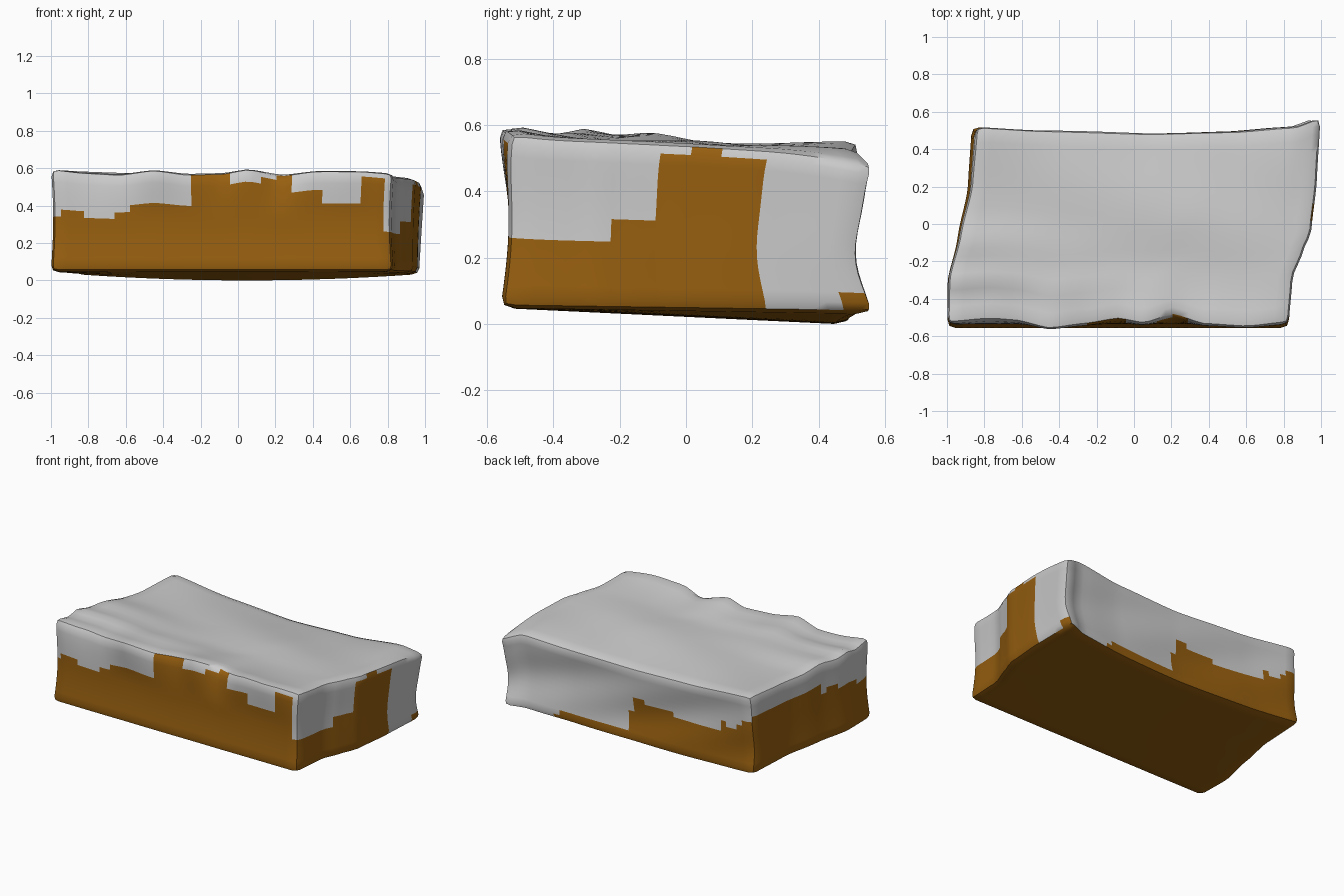
import bpy, bmesh, math
from mathutils import Vector

if "Cube" in bpy.data.objects:
    bpy.data.objects.remove(bpy.data.objects["Cube"])


def curve(pts, x):
    # nearly smooth interpolation through (position, value) pairs
    if x <= pts[0][0]:
        return pts[0][1]
    for (a, p), (b, q) in zip(pts, pts[1:]):
        if x <= b:
            k = (x - a) / (b - a)
            return p + (q - p) * (0.6 * k + 0.4 * k * k * (3 - 2 * k))
    return pts[-1][1]


def step(bands, x):
    # value of the band that holds x: (upper limit, height)
    for limit, h in bands:
        if x < limit:
            return h
    return bands[-1][1]


# Plan outline
LEFT = [(-1, -1), (-.55, -1), (-.1, -.945), (.4, -.89), (1, -.87)]
RIGHT = [(-1, .83), (-.55, .85), (-.3, .905), (-.1, .95), (.4, .98), (1, .998)]
BACK = [(-1, .525), (-.6, .505), (0, .49), (.5, .5), (.85, .525), (1, .575)]
# Uneven front rim (overhang and height), then left and back rim heights
RIM_Y = [(-1, -.53), (-.75, -.51), (-.6, -.52), (-.4, -.565), (-.2, -.54), (0, -.51),
         (.15, -.535), (.32, -.485), (.5, -.54), (.75, -.555), (1, -.53)]
RIM_Z = [(-1, .605), (-.8, .585), (-.6, .575), (-.4, .60), (-.2, .575), (0, .58),
         (.15, .605), (.35, .57), (.55, .595), (.8, .595), (1, .58)]
LEFT_Z = [(-1, 0), (-.75, .005), (-.6, .045), (-.4, .02), (-.2, .025), (.1, 0), (1, 0)]
BACK_Z = [(-1, .555), (-.5, .515), (0, .495), (.5, .505), (.85, .53), (1, .48)]

# Height of the brown earth along each side
EARTH = {
    'front': [(-.93, .33), (-.82, .38), (-.64, .33), (-.58, .37), (-.52, .42), (-.27, .40),
              (-.05, .56), (.12, .52), (.28, .55), (.47, .48), (.66, .42), (.77, .54), (2, .27)],
    'right': [(-.21, .255), (-.1, .30), (.01, .50), (.12, .535), (.23, .50),
              (.45, 0), (2, .08)],
    'back': [(-.75, .38), (-.6, .31), (-.25, .25), (.08, .28), (.42, .08), (.62, .06), (2, 0)],
    'left': [(-.4, .34), (-.1, .38), (.2, .42), (2, .40)],
}

HALF = Vector((.93, .54, .28))
R = .035


def warp(p):
    # soften the box edges, then bend it to the outline
    inner = Vector([max(-h + R, min(h - R, c)) for c, h in zip(p, HALF)])
    d = p - inner
    if d.length > 1e-6:
        p = inner + d.normalized() * min(d.length, R)
    u, v, w = p.x / HALF.x, p.y / HALF.y, (p.z / HALF.z + 1) / 2
    s, t = (u + 1) / 2, (v + 1) / 2
    waist = math.sin(math.pi * w)
    x0 = curve(LEFT, v) + .025 * w * t + .012 * waist * (1 - t)
    x1 = curve(RIGHT, v) - .03 * (1 - w) * t - .012 * waist * (1 - t)
    y0 = -.56 + .025 * waist
    y0 += (curve(RIM_Y, u) - y0) * max(0, (w - .55) / .45) ** 1.3
    y1 = curve(BACK, u) - (.025 + .025 * max(0, u) ** 6) * waist
    y1 -= .01 * math.sin(6 * u + 7 * w) * waist
    z0 = .05 * (1 - t) + .035 * u * u * t
    near = max(0, 1 - t * 3) ** 1.5
    far = max(0, t * 2 - 1) ** 1.5
    z1 = .55 + .006 * math.sin(4 * u + 5 * v) + curve(LEFT_Z, v) * (1 - s) ** 3
    z1 += (curve(RIM_Z, u) - z1) * near + (curve(BACK_Z, u) - z1) * far
    return Vector((x0 + (x1 - x0) * s, y0 + (y1 - y0) * t, z0 + (z1 - z0) * w))


# Gridded box made of six sheets
N = (44, 24, 15)
bm = bmesh.new()
side_layer = bm.faces.layers.int.new('side')
NAMES = {(0, -1): 'left', (0, 1): 'right', (1, -1): 'front', (1, 1): 'back',
         (2, -1): 'bottom', (2, 1): 'top'}
KEYS = list(NAMES)
for index, (axis, sign) in enumerate(KEYS):
    a, b = (axis + 1) % 3, (axis + 2) % 3
    rows = []
    for i in range(N[a] + 1):
        row = []
        for j in range(N[b] + 1):
            p = Vector((0, 0, 0))
            p[axis] = sign * HALF[axis]
            p[a] = (2 * i / N[a] - 1) * HALF[a]
            p[b] = (2 * j / N[b] - 1) * HALF[b]
            row.append(bm.verts.new(p))
        rows.append(row)
    for i in range(N[a]):
        for j in range(N[b]):
            q = [rows[i][j], rows[i + 1][j], rows[i + 1][j + 1], rows[i][j + 1]]
            f = bm.faces.new(q if sign > 0 else q[::-1])
            f[side_layer] = index
bmesh.ops.remove_doubles(bm, verts=bm.verts, dist=1e-4)
for vert in bm.verts:
    vert.co = warp(vert.co.copy())
low = min(vert.co.z for vert in bm.verts)
for vert in bm.verts:
    vert.co.z -= low

# Earth on the underside and the lower sides, pale cover above
for f in bm.faces:
    name = NAMES[KEYS[f[side_layer]]]
    c = f.calc_center_median()
    if name == 'bottom':
        f.material_index = 1
    elif name != 'top':
        along = c.y if name in ('left', 'right') else c.x
        f.material_index = int(c.z < step(EARTH[name], along))
    f.smooth = True
bm.faces.layers.int.remove(side_layer)

mesh = bpy.data.meshes.new('covered_earth_block')
bm.to_mesh(mesh)
bm.free()
block = bpy.data.objects.new('covered_earth_block', mesh)
bpy.context.collection.objects.link(block)
for name, color in (('pale_cover', (.8, .8, .8, 1)), ('brown_earth', (.31, .115, .005, 1))):
    mat = bpy.data.materials.new(name)
    mat.diffuse_color = color
    mat.use_nodes = True
    mat.node_tree.nodes["Principled BSDF"].inputs["Base Color"].default_value = mat.diffuse_color
    mesh.materials.append(mat)
bpy.context.view_layer.objects.active = block
block.select_set(True)
bpy.ops.object.shade_smooth_by_angle(angle=math.radians(45))
